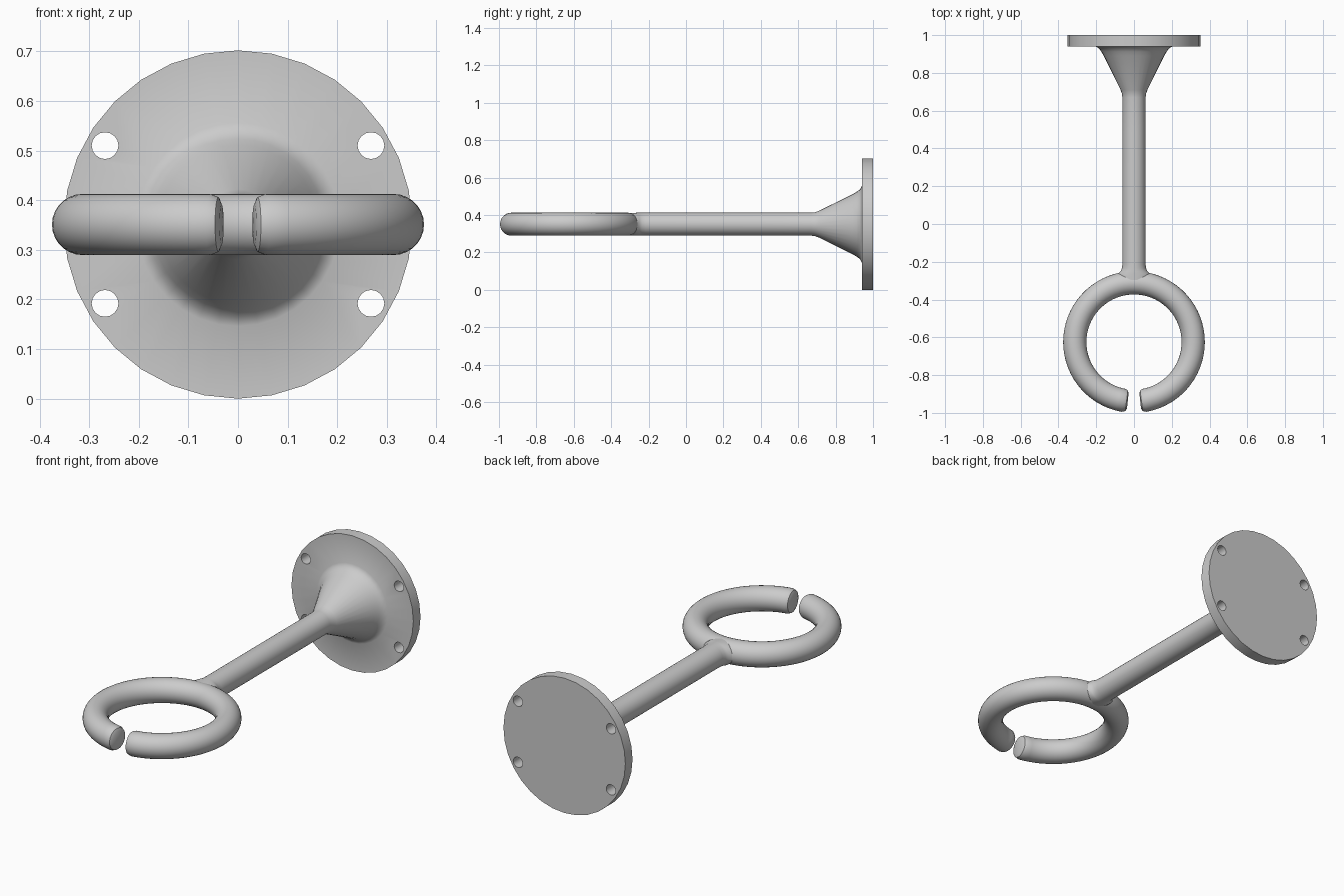
import bpy, bmesh
from math import sin, cos, pi
from mathutils import Vector

if "Cube" in bpy.data.objects:
    bpy.data.objects.remove(bpy.data.objects["Cube"])

Z = 0.353          # height of the shared axis
R = 0.0615         # rod radius


def skin(name, rings):
    """Join successive closed point rings into a capped solid."""
    bm = bmesh.new()
    loops = [[bm.verts.new(p) for p in ring] for ring in rings]
    n = len(loops[0])
    for a, b in zip(loops, loops[1:]):
        for i in range(n):
            j = (i + 1) % n
            bm.faces.new((a[i], a[j], b[j], b[i]))
    bm.faces.new(loops[0])
    bm.faces.new(loops[-1])
    bmesh.ops.recalc_face_normals(bm, faces=bm.faces[:])
    me = bpy.data.meshes.new(name)
    bm.to_mesh(me)
    bm.free()
    ob = bpy.data.objects.new(name, me)
    bpy.context.collection.objects.link(ob)
    return ob


def along_y(name, sections, n=32):
    """Solid from (y, x radius, z radius) cross-sections."""
    return skin(name, [[(rx * cos(2 * pi * i / n), y, Z + rz * sin(2 * pi * i / n))
                        for i in range(n)] for y, rx, rz in sections])


def smooth(ob):
    bpy.ops.object.select_all(action='DESELECT')
    ob.select_set(True)
    bpy.context.view_layer.objects.active = ob
    bpy.ops.object.shade_smooth_by_angle(angle=0.6)


# Wall flange: short socket, flared cone, round plate
profile = [(0.485, R), (0.67, R), (0.69, 0.064), (0.71, 0.071), (0.89, 0.16),
           (0.912, 0.173), (0.93, 0.186), (0.94, 0.205), (0.941, 0.351), (1.0, 0.351)]
flange = along_y("wall_flange", [(y, r, r) for y, r in profile])

# Four screw holes cut through the plate
for sx in (-1, 1):
    for sz in (-1, 1):
        bpy.ops.mesh.primitive_cylinder_add(vertices=16, radius=0.027, depth=0.3,
                                            location=(sx * 0.268, 0.97, Z + sz * 0.159),
                                            rotation=(pi / 2, 0, 0))
        cutter = bpy.context.object
        cutter.name = "screw_hole_cutter"
        mod = flange.modifiers.new("hole", 'BOOLEAN')
        mod.object = cutter
        mod.solver = 'EXACT'
        bpy.context.view_layer.objects.active = flange
        bpy.ops.object.modifier_apply(modifier=mod.name)
        bpy.data.objects.remove(cutter)
smooth(flange)

# Rod, widening sideways where it blends into the ring
rod = along_y("rod", [(0.485, R, R), (-0.215, R, R), (-0.235, 0.064, R), (-0.25, 0.071, R),
                      (-0.262, 0.085, R), (-0.285, 0.09, 0.06), (-0.313, 0.09, 0.06)])
smooth(rod)

# Open ring with rounded ends at the front gap
MAJOR, GAP, N = 0.3135, 0.105, 28
c = 0.022                                   # end rounding
ends = [(0, R - c), (c * 0.3 / MAJOR, R - c * 0.29), (c / MAJOR, R)]
path = [(GAP + a, r) for a, r in ends]
first, last = path[-1][0], 2 * pi - path[-1][0]
path += [(first + (last - first) * k / 64, R) for k in range(1, 64)]
path += [(2 * pi - GAP - a, r) for a, r in reversed(ends)]
rings = []
for a, r in path:
    out = Vector((sin(a), -cos(a), 0))
    mid = Vector((0, -0.625, Z)) + out * MAJOR
    rings.append([mid + out * (r * cos(2 * pi * i / N)) + Vector((0, 0, r * sin(2 * pi * i / N)))
                  for i in range(N)])
smooth(skin("open_ring", rings))

# Rest the plate exactly on the ground
for ob in (bpy.data.objects[n] for n in ("wall_flange", "rod", "open_ring")):
    ob.location.z = 0.351 - Z
